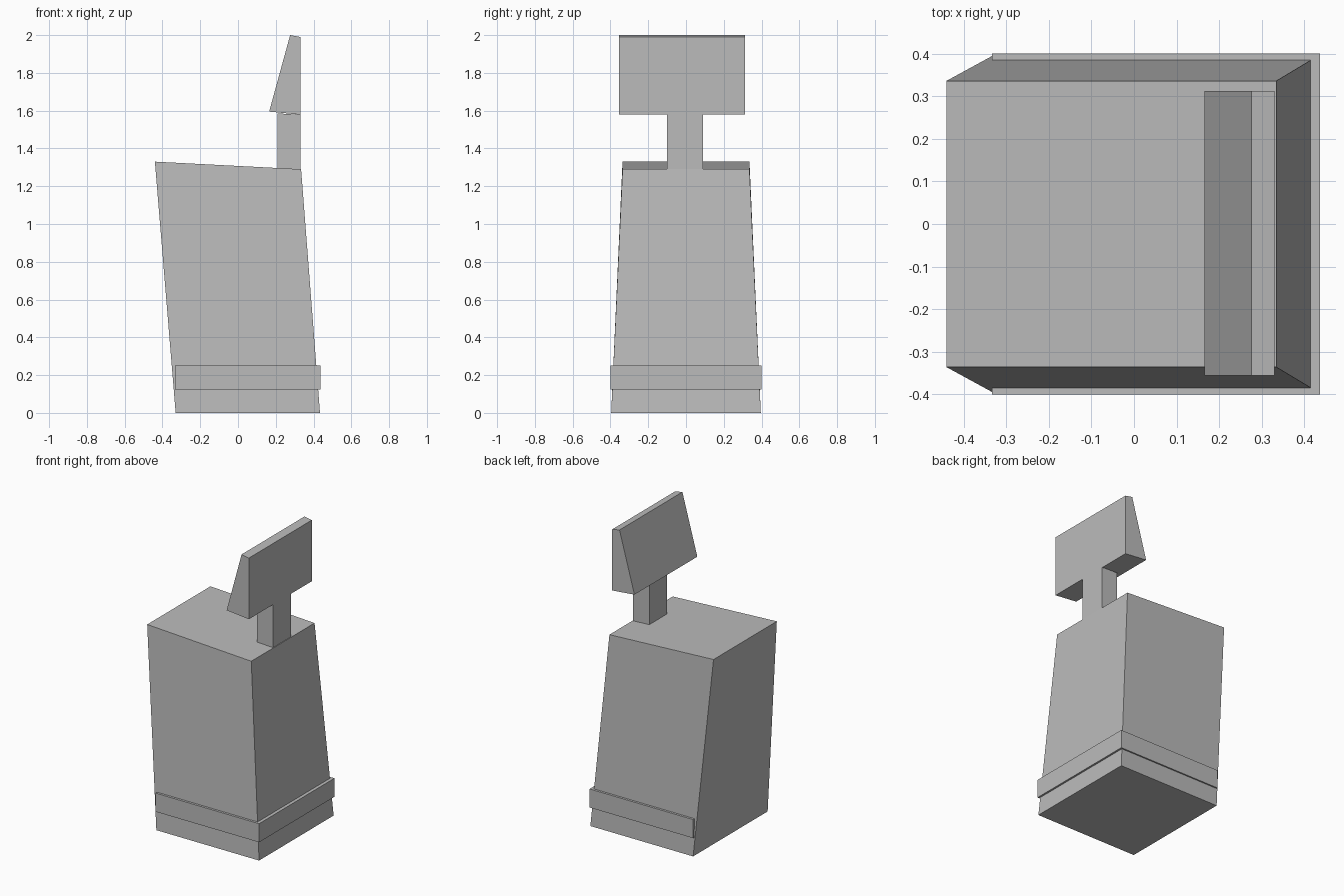
import bpy

cube = bpy.data.objects.get("Cube")
if cube:
    bpy.data.objects.remove(cube, do_unlink=True)

GREY = (0.5, 0.5, 0.5, 1)
grey = bpy.data.materials.new("plain_grey")
grey.use_nodes = True
grey.diffuse_color = GREY
grey.node_tree.nodes["Principled BSDF"].inputs["Base Color"].default_value = GREY


def make_prism(name, front, back):
    """Join two matching outlines of (x, y, z) points into a closed solid."""
    n = len(front)
    faces = [tuple(range(n)), tuple(reversed(range(n, 2 * n)))]
    for i in range(n):
        j = (i + 1) % n
        faces.append((j, i, n + i, n + j))
    mesh = bpy.data.meshes.new(name)
    mesh.from_pydata(front + back, [], faces)
    mesh.materials.append(grey)
    obj = bpy.data.objects.new(name, mesh)
    bpy.context.collection.objects.link(obj)
    return obj


def extrude_profile(name, profile, y0, y1):
    """Extrude an anticlockwise x-z profile from y0 to y1."""
    return make_prism(name, [(x, y0, z) for x, z in profile],
                      [(x, y1, z) for x, z in profile])


# Leaning cabinet, narrower at its sloping top
outline = [(-0.33, 0.396, 0), (0.434, 0.396, 0),
           (0.334, 0.336, 1.29), (-0.44, 0.336, 1.33)]
make_prism("cabinet", [(x, -y, z) for x, y, z in outline], outline)

# Raised band around the foot
extrude_profile("base_band", [(-0.333, 0.125), (0.437, 0.125),
                              (0.437, 0.25), (-0.333, 0.25)], -0.4, 0.4)

# Post carrying the screen
extrude_profile("screen_post", [(0.21, 1.29), (0.33, 1.285),
                                (0.33, 1.58), (0.21, 1.585)], -0.1, 0.09)

# Wedge-shaped screen with a tilted face
extrude_profile("screen", [(0.165, 1.595), (0.33, 1.579),
                           (0.33, 1.99), (0.276, 2.0)], -0.356, 0.312)
